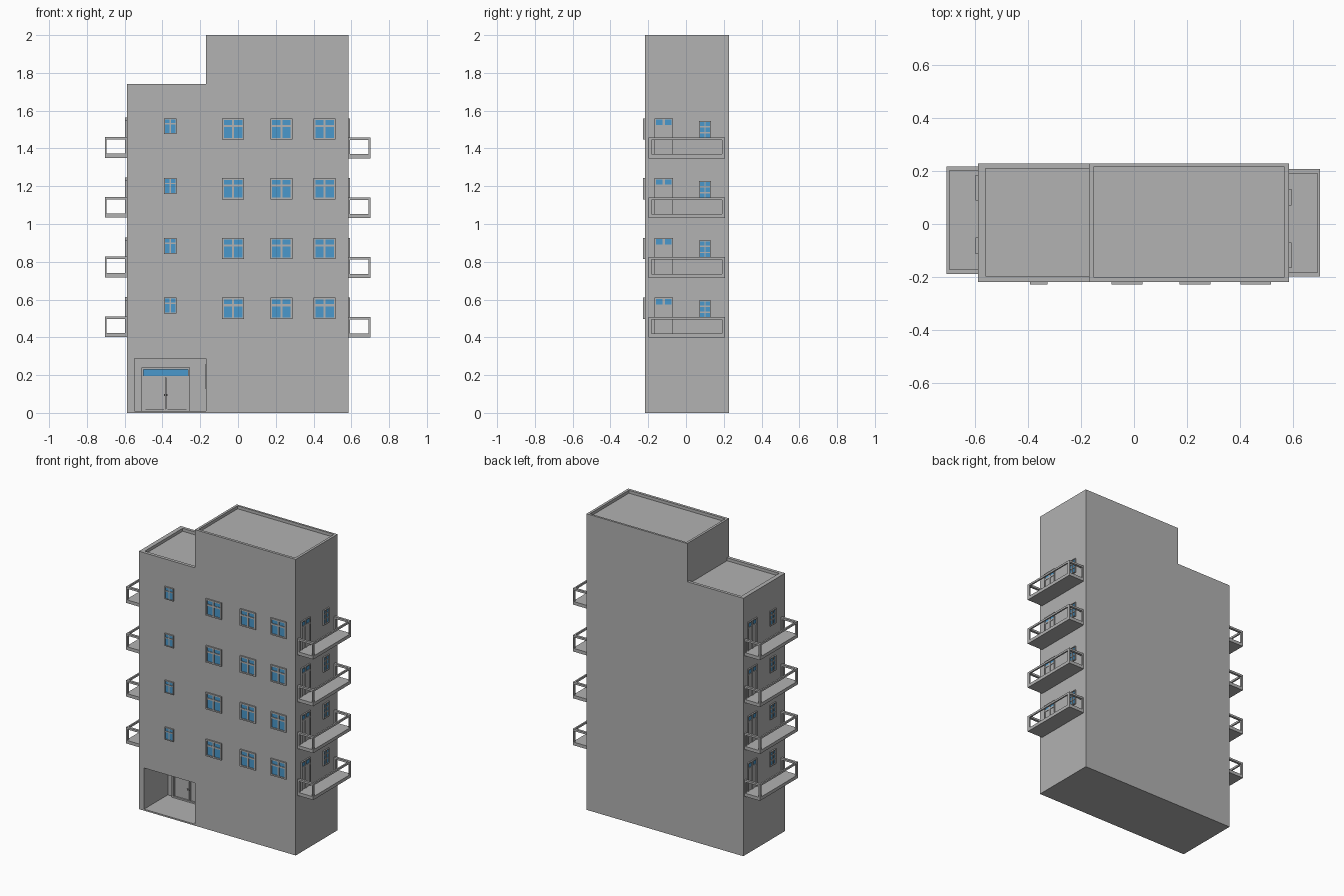
import bpy, bmesh
from mathutils import Matrix, Vector

if "Cube" in bpy.data.objects:
    bpy.data.objects.remove(bpy.data.objects["Cube"])


def material(name, rgb):
    m = bpy.data.materials.new(name)
    m.diffuse_color = (*rgb, 1)
    m.use_nodes = True
    m.node_tree.nodes["Principled BSDF"].inputs["Base Color"].default_value = m.diffuse_color
    return m


GREY = material("concrete grey", (0.445, 0.445, 0.445))
BLUE = material("window blue", (0.068, 0.314, 0.604))

X0, XS, X1 = -0.588, -0.169, 0.584      # left wall, roof step, right wall
Y0, Y1 = -0.218, 0.228                  # front and back walls
LOW, HIGH = 1.742, 2.0                  # two roof heights
FLOOR = 0.3165                          # storey spacing


def build(name, boxes, mat, M=Matrix()):
    """One object from a list of boxes (u0, u1, v0, v1, n0, n1) placed by M."""
    bm = bmesh.new()
    for u0, u1, v0, v1, n0, n1 in boxes:
        T = Matrix.Translation(((u0 + u1) / 2, (v0 + v1) / 2, (n0 + n1) / 2))
        S = Matrix.Diagonal((u1 - u0, v1 - v0, n1 - n0, 1))
        bmesh.ops.create_cube(bm, size=1, matrix=M @ T @ S)
    return finish(name, bm, mat)


def finish(name, bm, mat):
    bmesh.ops.recalc_face_normals(bm, faces=bm.faces)
    me = bpy.data.meshes.new(name)
    bm.to_mesh(me)
    bm.free()
    me.materials.append(mat)
    ob = bpy.data.objects.new(name, me)
    bpy.context.collection.objects.link(ob)
    return ob


def wall(u, n, origin):
    """Wall frame: u runs along the wall, v is up, n points outwards."""
    M = Matrix((u, (0, 0, 1), n)).transposed().to_4x4()
    M.translation = Vector(origin)
    return M


def grille(u0, u1, v0, v1, border, us, vs, bar, n=0.009):
    """Bars of a frame: border plus mullions at us and transoms at vs."""
    b, h = border, bar / 2
    out = [(u0, u0 + b, v0, v1, 0, n), (u1 - b, u1, v0, v1, 0, n),
           (u0 + b, u1 - b, v0, v0 + b, 0, n), (u0 + b, u1 - b, v1 - b, v1, 0, n)]
    out += [(u - h, u + h, v0 + b, v1 - b, 0, n - 0.001) for u in us]
    out += [(u0 + b, u1 - b, v - h, v + h, 0, n - 0.002) for v in vs]
    return out


def window(name, M, u0, u1, v0, v1, border, us, vs, bar):
    build(name + "_frame", grille(u0, u1, v0, v1, border, us, vs, bar), GREY, M)
    i = border / 2
    build(name + "_glass", [(u0 + i, u1 - i, v0 + i, v1 - i, 0, 0.003)], BLUE, M)


# Building body: stepped outline extruded front to back
bm = bmesh.new()
outline = [(X0, 0), (X1, 0), (X1, HIGH), (XS, HIGH), (XS, LOW), (X0, LOW)]
face = bm.faces.new([bm.verts.new((x, Y0, z)) for x, z in outline])
ext = bmesh.ops.extrude_face_region(bm, geom=[face])
bmesh.ops.translate(bm, vec=(0, Y1 - Y0, 0),
                    verts=[g for g in ext["geom"] if isinstance(g, bmesh.types.BMVert)])
body = finish("building_body", bm, GREY)

# Cutters for both sunken roofs and the entrance recess (x, y, z ranges)
BACK = 0.035
cutters = {
    "high_roof_cutter": (XS + 0.016, X1 - 0.017, Y0 + 0.018, Y1 - 0.014, HIGH - 0.02, HIGH + 0.1),
    "low_roof_cutter": (X0 + 0.029, XS, Y0 + 0.022, Y1 - 0.02, LOW - 0.02, LOW + 0.1),
    "entrance_cutter": (-0.549, XS, Y0 - 0.1, BACK, 0.01, 0.288),
}
for name, rng in cutters.items():
    cut = build(name, [rng], GREY)
    cut.hide_render = True
    cut.hide_set(True)
    mod = body.modifiers.new(name, "BOOLEAN")
    mod.operation, mod.solver, mod.object = "DIFFERENCE", "EXACT", cut

front = wall((1, 0, 0), (0, -1, 0), (0, Y0, 0))
right = wall((0, 1, 0), (1, 0, 0), (X1, 0, 0))
left = wall((0, -1, 0), (-1, 0, 0), (X0, 0.019, 0.003))

for f in range(4):
    z = f * FLOOR
    # Front windows: one small, three large
    window(f"small_window_{f}", front, -0.392, -0.326, z + 0.526, z + 0.61,
           0.005, [-0.359], [z + 0.581], 0.007)
    for k, u in enumerate((-0.026, 0.23, 0.458)):
        window(f"large_window_{f}_{k}", front, u - 0.058, u + 0.058, z + 0.497, z + 0.61,
               0.009, [u], [z + 0.57], 0.011)

    # Side walls: window, door and balcony, turned half round for the left
    for side, M in (("right", right), ("left", left)):
        tag = f"{side}_{f}"
        window("side_window_" + tag, M, 0.07, 0.132, z + 0.495, z + 0.595,
               0.005, [0.101], [z + 0.533, z + 0.565], 0.007)
        build("balcony_door_frame_" + tag,
              grille(-0.166, -0.07, z + 0.41, z + 0.61, 0.007, [-0.118], [z + 0.569], 0.012),
              GREY, M)
        build("balcony_door_leaf_" + tag, [(-0.16, -0.076, z + 0.413, z + 0.569, 0, 0.004)], GREY, M)
        build("balcony_door_glass_" + tag, [(-0.16, -0.076, z + 0.569, z + 0.604, 0, 0.003)], BLUE, M)

        a, b, c, d, t, w = -0.198, 0.207, z + 0.398, z + 0.508, 0.016, 0.117
        slab = [(a, b, c, c + 0.022, 0, w)]
        posts = [(u, u + t, c + 0.022, d - 0.013, n, n + 0.01)
                 for u in (a, b - t) for n in (0, w - 0.01)]
        rails = [(a, a + t, d - 0.013, d, 0, w), (b - t, b, d - 0.013, d, 0, w),
                 (a + t, b - t, d - 0.013, d, w - 0.01, w)]
        build("balcony_" + tag, slab + posts + rails, GREY, M)

# Entrance double door on the back of the recess
entry = wall((1, 0, 0), (0, -1, 0), (0, BACK, 0))
build("entrance_frame", grille(-0.51, -0.254, 0.01, 0.241, 0.01, [], [0.192], 0.008, 0.014), GREY, entry)
build("entrance_glass", [(-0.5, -0.264, 0.196, 0.233, 0, 0.005)], BLUE, entry)
for k, (u0, u1) in enumerate(((-0.5, -0.383), (-0.381, -0.264))):
    build(f"entrance_leaf_{k}",
          grille(u0, u1, 0.01, 0.19, 0.009, [], [], 0, 0.01) + [(u0 + 0.009, u1 - 0.009, 0.019, 0.181, 0, 0.005)],
          GREY, entry)
build("entrance_handles", [(-0.392, -0.386, 0.09, 0.1, 0.01, 0.02),
                           (-0.378, -0.372, 0.09, 0.1, 0.01, 0.02)], GREY, entry)

# Panel on the right-hand wall of the recess
build("entrance_wall_panel", [(XS - 0.006, XS, -0.14, -0.02, 0.128, 0.255)], GREY)
